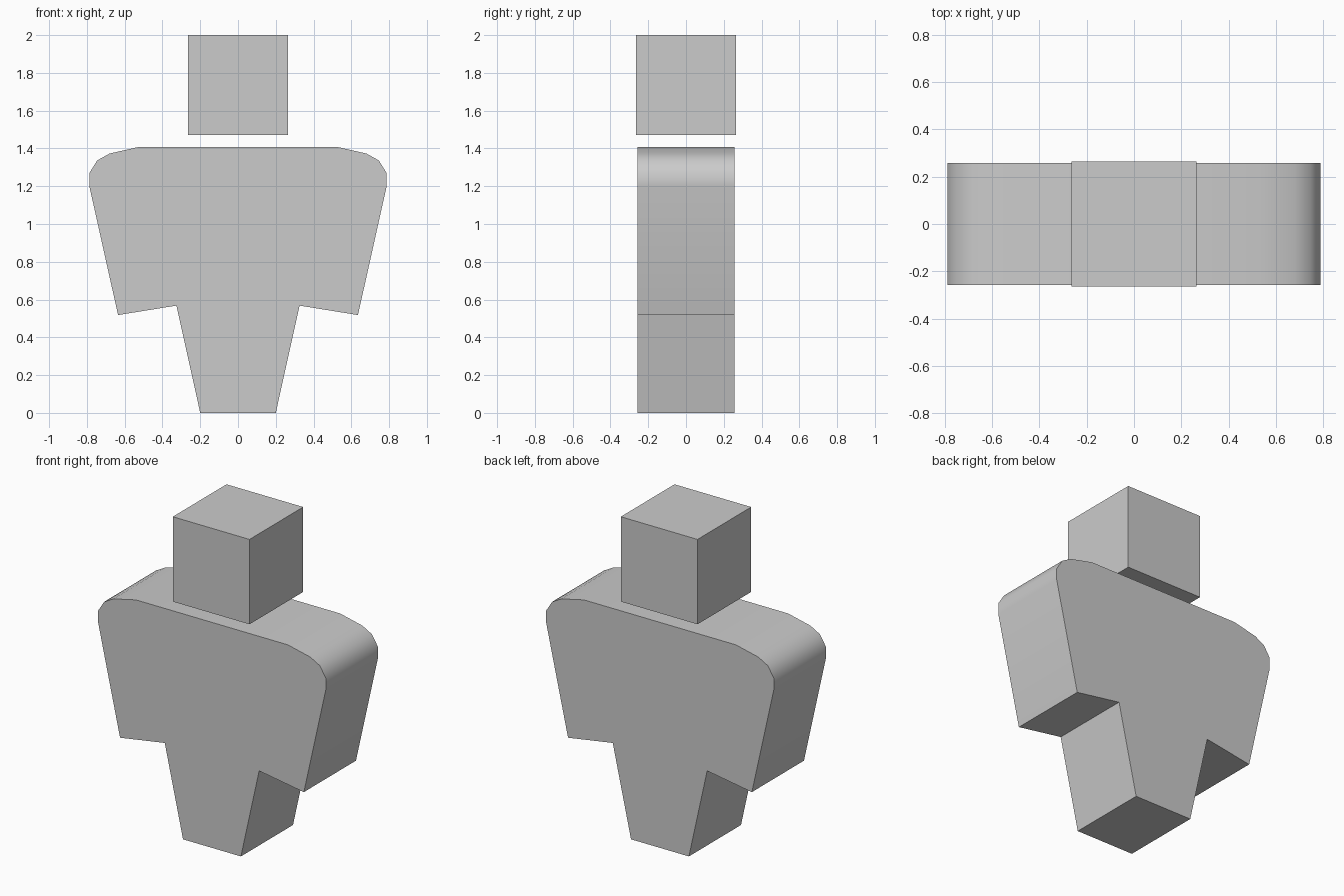
import bpy, bmesh
from math import radians

if "Cube" in bpy.data.objects:
    bpy.data.objects.remove(bpy.data.objects["Cube"])

# Half outline of the body (x, z), from top shoulder to bottom
HALF = [(0.525, 1.408), (0.68, 1.373), (0.745, 1.337), (0.787, 1.27),
        (0.787, 1.2), (0.635, 0.518), (0.326, 0.568), (0.2, 0.0)]
DEPTH = 0.257


def make_object(name, bm):
    bmesh.ops.recalc_face_normals(bm, faces=bm.faces[:])
    mesh = bpy.data.meshes.new(name)
    bm.to_mesh(mesh)
    bm.free()
    obj = bpy.data.objects.new(name, mesh)
    bpy.context.collection.objects.link(obj)
    return obj


# Body: mirrored outline extruded through the depth
bm = bmesh.new()
outline = HALF + [(-x, z) for x, z in reversed(HALF)]
front = bm.faces.new([bm.verts.new((x, -DEPTH, z)) for x, z in outline])
extruded = bmesh.ops.extrude_face_region(bm, geom=[front], use_keep_orig=True)
bmesh.ops.translate(bm, vec=(0, 2 * DEPTH, 0),
                    verts=[v for v in extruded["geom"] if isinstance(v, bmesh.types.BMVert)])
body = make_object("torso_and_legs", bm)

# Rounded shoulders are smooth, the other edges stay sharp
bpy.context.view_layer.objects.active = body
body.select_set(True)
bpy.ops.object.shade_smooth_by_angle(angle=radians(40))

# Head: floating cube above the shoulders
bm = bmesh.new()
bmesh.ops.create_cube(bm, size=0.53)
head = make_object("head", bm)
head.location.z = 1.735
